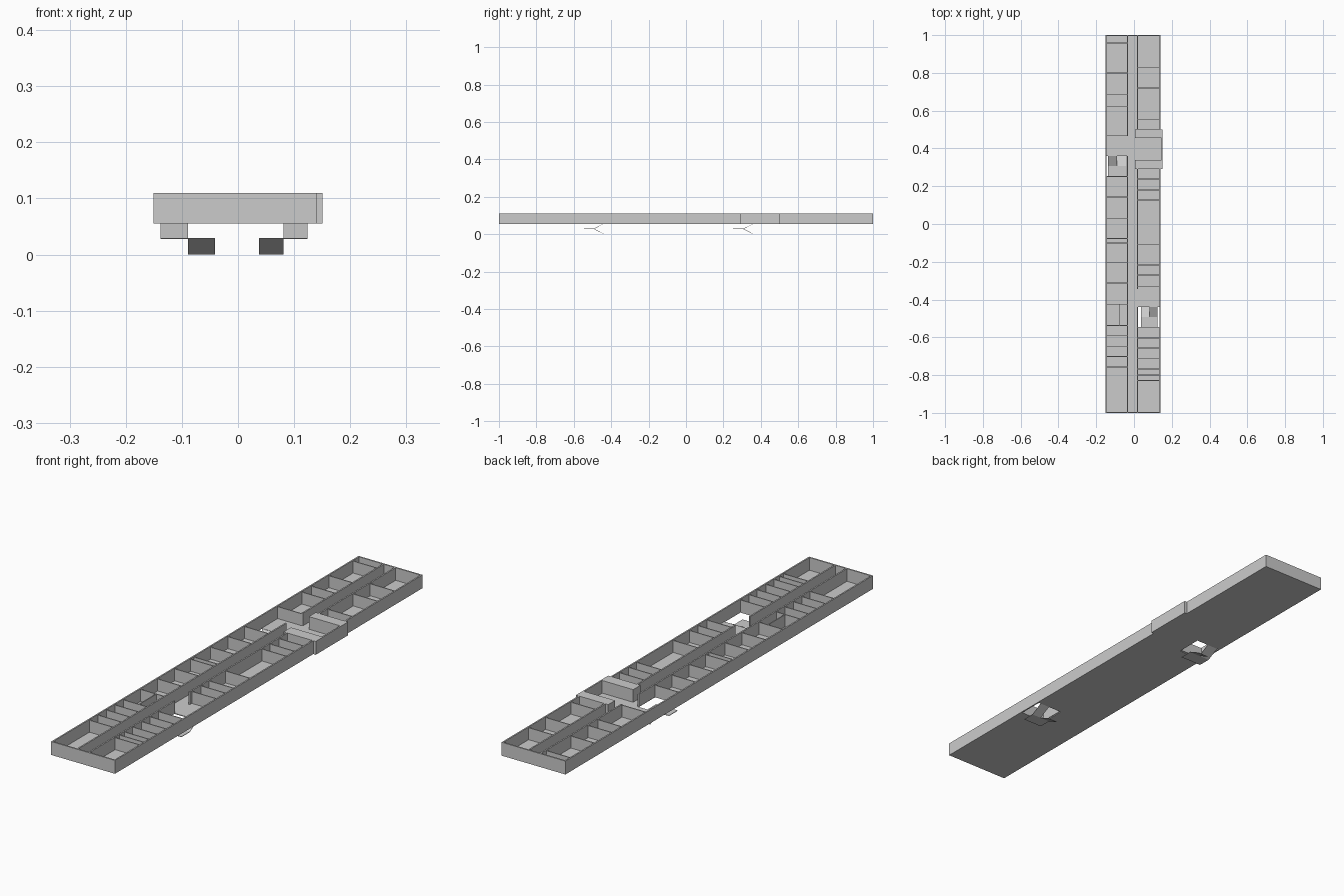
import bpy, bmesh

if "Cube" in bpy.data.objects:
    bpy.data.objects.remove(bpy.data.objects["Cube"])

Z0, Z1 = 0.055, 0.11           # tray underside and rim height
FLOOR = Z0 + 0.003
XL, XR = -0.151, 0.14          # tray sides
CL, CR = -0.034, 0.019         # central channel walls
T = 0.006                      # wall thickness


def boxes(name, items):
    """One object from (x0, x1, y0, y1, z0, z1) boxes."""
    bm = bmesh.new()
    for x0, x1, y0, y1, z0, z1 in items:
        r = bmesh.ops.create_cube(bm, size=1)
        for v in r["verts"]:
            v.co.x = x0 + (v.co.x + 0.5) * (x1 - x0)
            v.co.y = y0 + (v.co.y + 0.5) * (y1 - y0)
            v.co.z = z0 + (v.co.z + 0.5) * (z1 - z0)
    return finish(name, bm)


def finish(name, bm):
    me = bpy.data.meshes.new(name)
    bm.to_mesh(me)
    bm.free()
    ob = bpy.data.objects.new(name, me)
    bpy.context.collection.objects.link(ob)
    return ob


# floor with one opening on each side
boxes("tray_floor", [
    (CL, CR, -1, 1, Z0, FLOOR),
    (XL, CL, -1, 0.25, Z0, FLOOR), (XL, CL, 0.36, 1, Z0, FLOOR),
    (CR, XR, -1, -0.545, Z0, FLOOR), (CR, XR, -0.44, 1, Z0, FLOOR),
])

# outer rim, interrupted by the wider bay on the right
boxes("outer_walls", [
    (XL, XL + T, -1, 1, Z0, Z1),
    (XR - T, XR, -1, 0.29, Z0, Z1), (XR - T, XR, 0.5, 1, Z0, Z1),
    (XL + T, XR - T, -1, -1 + T, Z0, Z1), (XL + T, XR - T, 1 - T, 1, Z0, Z1),
])

# central channel walls with doorways
boxes("channel_walls", [
    (CL - T / 2, CL + T / 2, -1 + T, 0.36, FLOOR, Z1),
    (CL - T / 2, CL + T / 2, 0.467, 1 - T, FLOOR, Z1),
    (CR - T / 2, CR + T / 2, -1 + T, -0.44, FLOOR, Z1),
    (CR - T / 2, CR + T / 2, -0.345, 0.29, FLOOR, Z1),
    (CR - T / 2, CR + T / 2, 0.5, 1 - T, FLOOR, Z1),
])

# room partitions
left = [0.958, 0.80, 0.687, 0.624, 0.467, 0.252, 0.143, 0.03, -0.077, -0.1, -0.203,
        -0.313, -0.425, -0.537, -0.592, -0.647, -0.702, -0.757]
right = [0.83, 0.72, 0.555, 0.238, 0.18, 0.127, -0.11, -0.217, -0.27, -0.33,
         -0.547, -0.603, -0.656, -0.714, -0.767, -0.8, -0.828]
P = 0.002
boxes("left_partitions",
      [(XL + T, CL - T / 2, y - P, y + P, FLOOR, Z1 - 0.003) for y in left]
      + [(-0.077, -0.073, -0.535, -0.427, FLOOR, Z1 - 0.003)])
boxes("right_partitions",
      [(CR + T / 2, XR - T, y - P, y + P, FLOOR, Z1 - 0.003) for y in right])

# projecting bay with thick end walls
boxes("side_bay", [
    (0.004, 0.151, 0.29, 0.338, FLOOR, Z1),
    (0.004, 0.151, 0.455, 0.5, FLOOR, Z1),
    (XR, 0.151, 0.29, 0.5, Z0, FLOOR),
    (0.145, 0.151, 0.338, 0.455, FLOOR, Z1),
])


def half_turn_ramp(name, outer, mid, inner, y_low, y_high):
    """Ramp down to a landing, then back down the other way."""
    ym = (y_low + y_high) / 2
    bm = bmesh.new()
    zm = Z0 / 2
    strips = [
        (outer, mid, (y_high, Z0), (ym, zm)),
        (outer, inner, (ym, zm), (y_low, zm)),
        (mid, inner, (ym, zm), (y_high, 0.0)),
    ]
    t = 0.002
    for xa, xb, (ya, za), (yb, zb) in strips:
        low = [bm.verts.new(c) for c in
               ((xa, ya, za), (xb, ya, za), (xb, yb, zb), (xa, yb, zb))]
        top = [bm.verts.new((v.co.x, v.co.y, v.co.z + t)) for v in low]
        bm.faces.new(low[::-1])
        bm.faces.new(top)
        for i in range(4):
            j = (i + 1) % 4
            bm.faces.new((low[i], low[j], top[j], top[i]))
    bmesh.ops.recalc_face_normals(bm, faces=bm.faces)
    finish(name, bm)


# stair ramps under the openings
half_turn_ramp("left_ramp", -0.138, -0.089, -0.041, 0.252, 0.36)
half_turn_ramp("right_ramp", 0.124, 0.081, 0.037, -0.545, -0.44)
